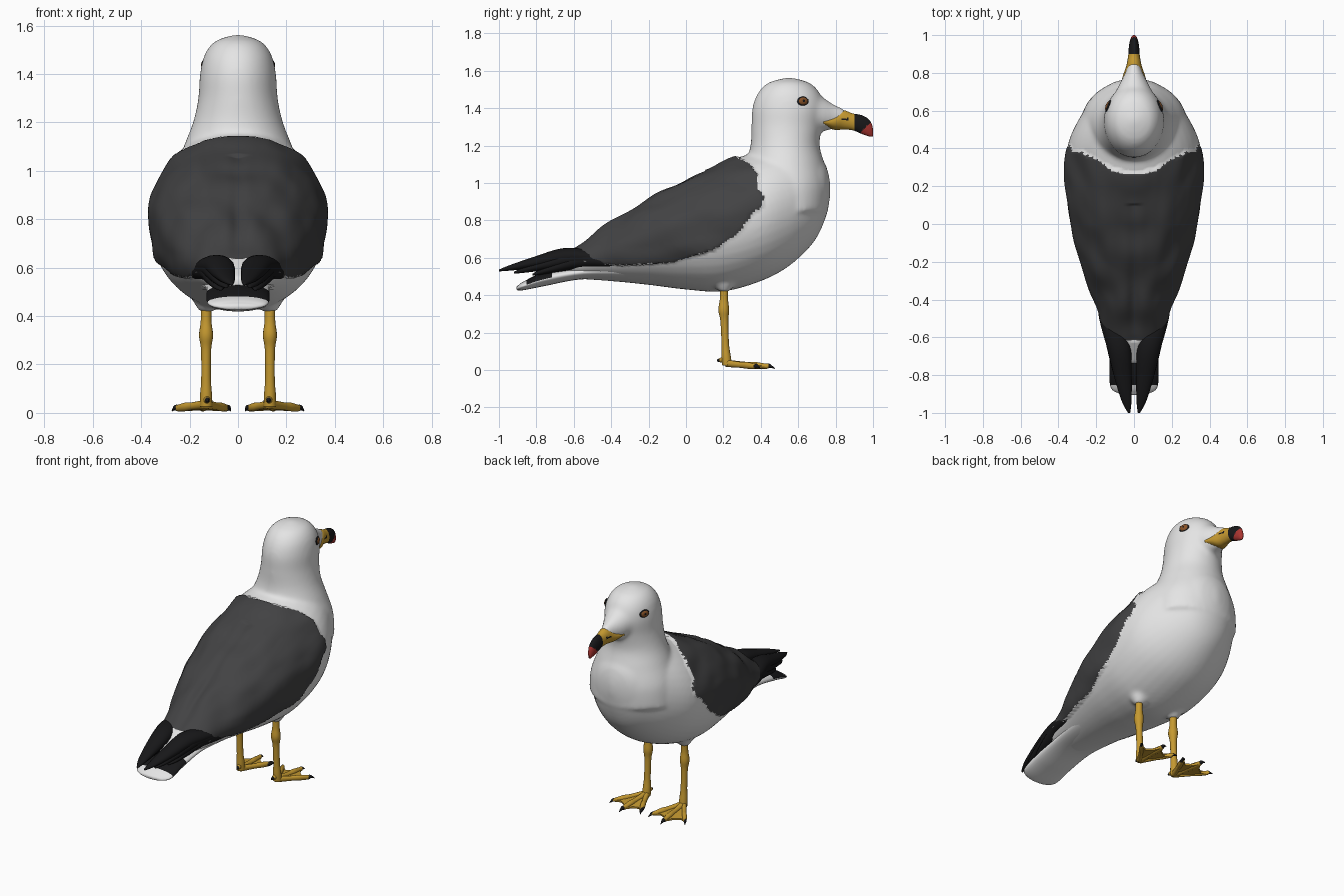
import bpy, bmesh, math
from mathutils import Vector, noise

if "Cube" in bpy.data.objects:
    bpy.data.objects.remove(bpy.data.objects["Cube"])


def material(name, rgb):
    m = bpy.data.materials.new(name)
    m.diffuse_color = (*rgb, 1)
    m.use_nodes = True
    m.node_tree.nodes["Principled BSDF"].inputs["Base Color"].default_value = m.diffuse_color
    return m


WHITE = material("white_plumage", (0.78, 0.78, 0.78))
GREY = material("slate_grey", (0.055, 0.055, 0.057))
BLACK = material("black", (0.009, 0.009, 0.010))
YELLOW = material("ochre_yellow", (0.56, 0.32, 0.03))
RED = material("red", (0.40, 0.035, 0.03))
BROWN = material("eye_brown", (0.25, 0.085, 0.02))


def loft(bm, rings, axis="y", n=28, steps=6):
    """Smooth tube of ellipses; ring = (position on axis, x centre, low, high, half width)."""
    pts = [rings[0]] + list(rings) + [rings[-1]]
    samples = []
    for i in range(1, len(pts) - 2):
        for k in range(steps):
            t = k / steps
            samples.append([0.5 * (2 * b + (c - a) * t + (2 * a - 5 * b + 4 * c - d) * t * t
                                   + (3 * b - a - 3 * c + d) * t ** 3)
                            for a, b, c, d in zip(*pts[i - 1:i + 3])])
    samples.append(rings[-1])
    loops = []
    for p, xc, lo, hi, w in samples:
        loop = []
        for j in range(n):
            a = 2 * math.pi * j / n
            x = xc + max(w, 0.001) * math.cos(a)
            o = (lo + hi) / 2 + max((hi - lo) / 2, 0.001) * math.sin(a)
            loop.append(bm.verts.new((x, p, o) if axis == "y" else (x, o, p)))
        loops.append(loop)
    faces = [bm.faces.new((A[j], A[(j + 1) % n], B[(j + 1) % n], B[j]))
             for A, B in zip(loops, loops[1:]) for j in range(n)]
    faces += [bm.faces.new(loops[0]), bm.faces.new(loops[-1])]
    bmesh.ops.recalc_face_normals(bm, faces=faces)


def finish(bm, name, mats, smooth=True):
    me = bpy.data.meshes.new(name)
    bm.to_mesh(me)
    bm.free()
    ob = bpy.data.objects.new(name, me)
    bpy.context.collection.objects.link(ob)
    for m in mats:
        me.materials.append(m)
    if smooth:
        me.shade_smooth()
    return ob


def paint(ob, rule):
    polys = ob.data.polygons
    polys.foreach_set("material_index", [rule(p.center, p.normal) for p in polys])
    ob.data.update()


# Body, neck, face and thighs, fused into one skin
bm = bmesh.new()
loft(bm, [(-0.74, 0, 0.51, 0.56, 0.05), (-0.60, 0, 0.49, 0.655, 0.14), (-0.4, 0, 0.475, 0.785, 0.21),
          (-0.2, 0, 0.455, 0.915, 0.28), (0, 0, 0.43, 1.02, 0.33), (0.2, 0, 0.42, 1.11, 0.36),
          (0.4, 0, 0.475, 1.17, 0.355), (0.55, 0, 0.555, 1.19, 0.295), (0.68, 0, 0.68, 1.17, 0.20),
          (0.745, 0, 0.81, 1.10, 0.12), (0.772, 0, 0.93, 1.0, 0.02)], n=40)
loft(bm, [(0.85, 0, 0.32, 0.76, 0.28), (0.98, 0, 0.30, 0.765, 0.27), (1.1, 0, 0.32, 0.74, 0.225),
          (1.2, 0, 0.345, 0.715, 0.186), (1.3, 0, 0.35, 0.725, 0.164), (1.4, 0, 0.355, 0.74, 0.157),
          (1.48, 0, 0.385, 0.715, 0.138), (1.535, 0, 0.44, 0.66, 0.095), (1.562, 0, 0.53, 0.57, 0.02)],
     axis="z", n=40)
loft(bm, [(0.52, 0, 1.28, 1.53, 0.12), (0.65, 0, 1.27, 1.515, 0.115), (0.73, 0, 1.275, 1.46, 0.083),
          (0.79, 0, 1.29, 1.42, 0.052), (0.85, 0, 1.305, 1.395, 0.028)])
for s in (-1, 1):
    loft(bm, [(0.56, s * 0.13, 0.10, 0.31, 0.09), (0.46, s * 0.13, 0.15, 0.26, 0.055),
              (0.415, s * 0.13, 0.18, 0.23, 0.026)], axis="z")
body = finish(bm, "body", [])
m = body.modifiers.new("fuse", "REMESH")
m.mode = "VOXEL"
m.voxel_size = 0.0125
m = body.modifiers.new("soften", "SMOOTH")
m.factor, m.iterations = 0.5, 10
skin = bpy.data.meshes.new_from_object(body.evaluated_get(bpy.context.evaluated_depsgraph_get()))
body.modifiers.clear()
body.data = skin
skin.materials.clear()
for mat in (WHITE, GREY):
    skin.materials.append(mat)

# Folded wings: grey area given by its side outline, raised with feather relief
WING = [(0.265, 1.3), (0.265, 1.14), (0.345, 1.10), (0.385, 1.04), (0.385, 0.97), (0.415, 0.93), (0.41, 0.88),
        (0.35, 0.83), (0.28, 0.73), (0.15, 0.645), (-0.07, 0.575), (-0.36, 0.56), (-0.58, 0.585),
        (-0.62, 0.64), (-0.63, 0.8)]
EDGES = list(zip(WING, WING[1:] + WING[:1]))


def in_wing(co):
    _, y, z = co
    if y > 0.42 or z < 0.55:
        return False
    inside = False
    for (y0, z0), (y1, z1) in EDGES:
        if (z0 > z) != (z1 > z) and y < y0 + (z - z0) * (y1 - y0) / (z1 - z0):
            inside = not inside
    return inside


# All positions and normals are read first and written back in one go
old = [(v.co.copy(), v.normal.copy()) for v in skin.vertices]
flat = []
for co, nor in old:
    if in_wing(co):
        q = Vector((abs(co.x) * 9, co.y * 5, co.z * 9))
        groove = 0.015 * math.exp(-(co.x / 0.03) ** 2) if co.y < 0.1 else 0
        co = co + nor * (0.009 + 0.016 * noise.noise(q) - groove)
    flat.extend(co)
skin.vertices.foreach_set("co", flat)
skin.update()
paint(body, lambda c, n: int(in_wing(c)))
skin.shade_smooth()

# Tail fan with a dark band on its upper side
bm = bmesh.new()
loft(bm, [(-0.30, 0, 0.475, 0.60, 0.17), (-0.55, 0, 0.485, 0.56, 0.135), (-0.75, 0, 0.45, 0.525, 0.13),
          (-0.86, 0, 0.428, 0.478, 0.125), (-0.895, 0, 0.425, 0.455, 0.085), (-0.905, 0, 0.43, 0.445, 0.03)],
     steps=10)
tail = finish(bm, "tail", [WHITE, BLACK])
paint(tail, lambda c, n: int(-0.85 < c.y < -0.72 and n.z > 0.05))

# Black flight feathers, three overlapping blades a side
for s, side in ((-1, "left"), (1, "right")):
    bm = bmesh.new()
    for end, out, drop in ((-1.0, 0, 0), (-0.92, 0.022, 0.012), (-0.82, 0.045, 0.022)):
        rings = []
        for f, x, z, w, h in ((0, 0.165, 0.585, 0.03, 0.02), (0.3, 0.11, 0.605, 0.065, 0.04),
                              (0.5, 0.078, 0.605, 0.062, 0.045), (0.72, 0.058, 0.575, 0.046, 0.03),
                              (0.9, 0.04, 0.548, 0.027, 0.016), (1, 0.026, 0.532, 0.006, 0.005)):
            y = -0.33 + f * (end + 0.33)
            zc = z - drop
            rings.append((y, s * (x + out * f), zc - h, zc + h, w))
        loft(bm, rings, n=16)
    finish(bm, side + "_flight_feathers", [BLACK])

# Bill: yellow, black band, red hooked tip, dark nostril slit
bm = bmesh.new()
loft(bm, [(0.735, 0, 1.305, 1.345, 0.072), (0.79, 0, 1.285, 1.365, 0.057), (0.84, 0, 1.285, 1.388, 0.040),
          (0.89, 0, 1.282, 1.372, 0.031), (0.94, 0, 1.262, 1.362, 0.027), (0.975, 0, 1.25, 1.342, 0.02),
          (0.993, 0, 1.247, 1.315, 0.012), (1.0, 0, 1.25, 1.285, 0.004)], n=36, steps=10)
bill = finish(bm, "bill", [YELLOW, BLACK, RED])


def bill_colour(c, n):
    if c.y > 0.935 and c.z < 1.275 + (c.y - 0.935) * 0.9:
        return 2
    return int(c.y > 0.90 or (0.83 < c.y < 0.87 and 1.335 < c.z < 1.347))


paint(bill, bill_colour)

# Eyes, set on the head surface
bpy.context.view_layer.update()
for s, side in ((-1, "left"), (1, "right")):
    hit, loc, nor, _ = body.ray_cast(Vector((s, 0.625, 1.437)), Vector((-s, 0, 0)))
    loc, nor = loc.copy(), nor.copy()
    for part, mat, size, lift in (("eye_rim", BLACK, (0.010, 0.033, 0.025), 0.0),
                                  ("eye", BROWN, (0.011, 0.028, 0.021), 0.002),
                                  ("pupil", BLACK, (0.006, 0.010, 0.010), 0.008)):
        bm = bmesh.new()
        bmesh.ops.create_uvsphere(bm, u_segments=20, v_segments=12, radius=1)
        bmesh.ops.scale(bm, vec=size, verts=bm.verts)
        ob = finish(bm, side + "_" + part, [mat])
        ob.location = loc + nor * lift
        ob.rotation_euler.z = math.atan2(nor.y, nor.x)

# Legs and webbed feet
TOES = [(0.03, 0.43), (0.15, 0.475), (0.272, 0.40)]
for s, side in ((-1, "left"), (1, "right")):
    bm = bmesh.new()
    leg = [(0.46, 0.205, 0.022), (0.38, 0.203, 0.022), (0.32, 0.202, 0.029), (0.26, 0.205, 0.021),
           (0.14, 0.21, 0.020), (0.07, 0.215, 0.025), (0.025, 0.22, 0.026)]
    loft(bm, [(z, s * 0.132, y - r, y + r, r) for z, y, r in leg], axis="z", n=16)
    finish(bm, side + "_leg", [YELLOW])

    bm = bmesh.new()
    for tx, ty in TOES:
        rings = []
        for f, z, r in ((0, 0.036, 0.02), (0.4, 0.028, 0.016), (0.6, 0.025, 0.018), (0.82, 0.02, 0.014),
                        (0.9, 0.022, 0.010), (1, 0.008, 0.002)):
            rings.append((0.21 + f * (ty - 0.21), s * (0.132 + f * (tx - 0.132)), z - r, z + r, r))
        loft(bm, rings, n=12)
    loft(bm, [(0.22, s * 0.132, 0.035, 0.07, 0.016), (0.19, s * 0.128, 0.04, 0.068, 0.013),
              (0.165, s * 0.125, 0.045, 0.055, 0.003)], n=12)
    toes = finish(bm, side + "_toes", [YELLOW, BLACK])
    paint(toes, lambda c, n: int(c.y < 0.178 or c.y > 0.44 or not 0.044 < abs(c.x) < 0.255))

    bm = bmesh.new()
    outline = [(0.132, 0.21, 0.034), (0.04, 0.405, 0.016), (0.08, 0.375, 0.014), (0.112, 0.39, 0.015),
               (0.148, 0.44, 0.016), (0.18, 0.385, 0.015), (0.215, 0.36, 0.014), (0.258, 0.38, 0.016)]
    vs = [bm.verts.new((s * x, y, z)) for x, y, z in outline]
    for i in range(1, len(vs) - 1):
        bm.faces.new((vs[0], vs[i], vs[i + 1]))
    bmesh.ops.recalc_face_normals(bm, faces=bm.faces)
    web = finish(bm, side + "_web", [YELLOW], smooth=False)
    m = web.modifiers.new("thickness", "SOLIDIFY")
    m.thickness, m.offset = 0.012, 0
